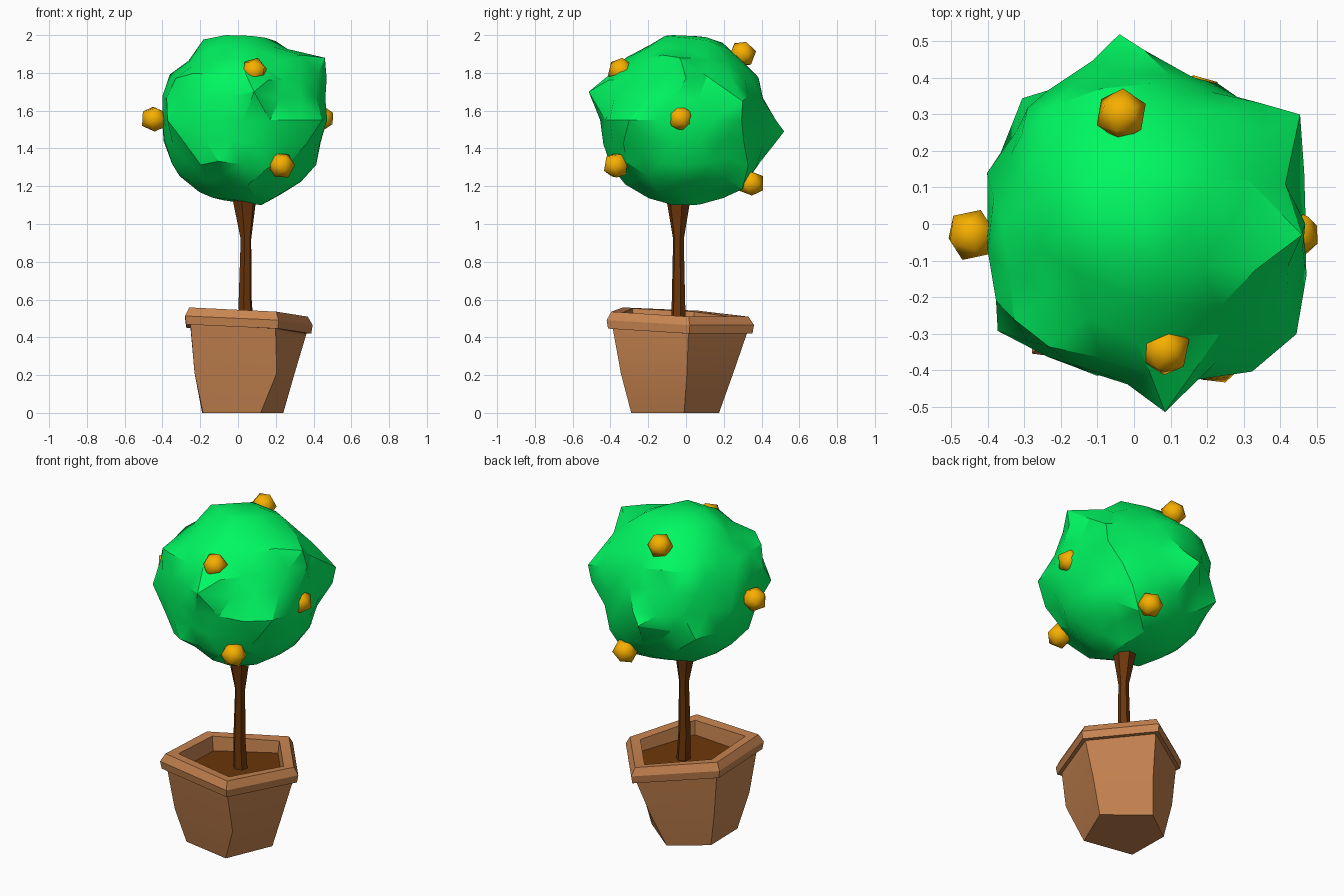
import bpy, bmesh, math, random
from mathutils import Vector, Euler

if "Cube" in bpy.data.objects:
    bpy.data.objects.remove(bpy.data.objects["Cube"])

random.seed(4)


def material(name, color):
    m = bpy.data.materials.new(name)
    m.diffuse_color = (*color, 1)
    m.use_nodes = True
    m.node_tree.nodes["Principled BSDF"].inputs["Base Color"].default_value = m.diffuse_color
    return m


CLAY = material("clay", (0.57, 0.23, 0.08))
BARK = material("bark", (0.15, 0.037, 0.003))
LEAF = material("leaf", (0.0, 0.93, 0.12))
FRUIT = material("fruit", (0.93, 0.43, 0.0))


def finish(bm, name, mat, angle):
    bmesh.ops.recalc_face_normals(bm, faces=bm.faces[:])
    me = bpy.data.meshes.new(name)
    bm.to_mesh(me)
    bm.free()
    ob = bpy.data.objects.new(name, me)
    bpy.context.collection.objects.link(ob)
    me.materials.append(mat)
    bpy.ops.object.select_all(action='DESELECT')
    ob.select_set(True)
    bpy.context.view_layer.objects.active = ob
    bpy.ops.object.shade_smooth_by_angle(angle=math.radians(angle))
    return ob


def loft(name, rings, mat, angle):
    bm = bmesh.new()
    loops = [[bm.verts.new(p) for p in r] for r in rings]
    n = len(loops[0])
    for a, b in zip(loops, loops[1:]):
        for i in range(n):
            j = (i + 1) % n
            bm.faces.new((a[i], a[j], b[j], b[i]))
    bm.faces.new(loops[0])
    bm.faces.new(loops[-1])
    return finish(bm, name, mat, angle)


# Pot: crooked five-sided loft with a tilted rim
FOOT = [(0.12, -0.29), (0.24, -0.01), (0.01, 0.175), (-0.19, 0.03), (-0.185, -0.235)]
BELLY = [(0.205, -0.345), (0.30, 0.005), (0.07, 0.25), (-0.23, 0.055), (-0.23, -0.285)]
RIM = [(0.215, -0.42), (0.395, 0.02), (0.12, 0.36), (-0.28, 0.075), (-0.28, -0.355)]


def ring(points, z, scale=1.0, tilt=1.0):
    cx, cy = 0.035, -0.06
    return [(cx + (x - cx) * scale, cy + (y - cy) * scale,
             z - tilt * (0.05 * x + 0.04 * y)) for x, y in points]


loft("pot", [
    ring(FOOT, 0, tilt=0), ring(BELLY, 0.21, tilt=0.0),
    ring(RIM, 0.44, 0.91), ring(RIM, 0.44, 0.98), ring(RIM, 0.485, 1.0),
    ring(RIM, 0.530, 0.93), ring(RIM, 0.525, 0.76), ring(RIM, 0.42, 0.72),
], CLAY, 15)

# Soil
loft("soil", [ring(RIM, 0.425, 0.73, 0.5), ring(RIM, 0.445, 0.735, 0.5)], BARK, 15)

# Trunk: thin six-sided stem flaring into the crown
TRUNK = [(0.42, 0.045, 0.042), (0.60, 0.038, 0.036), (0.92, 0.042, 0.029),
         (1.10, 0.035, 0.06), (1.30, 0.03, 0.10)]
loft("trunk", [[(cx + r * math.cos(k * math.tau / 6 + 0.3),
                 -0.04 + r * math.sin(k * math.tau / 6 + 0.3), z) for k in range(6)]
               for z, cx, r in TRUNK], BARK, 20)

# Crown: icosphere pulled out towards a few leafy corners
CENTRE = Vector((0.03, 0.0, 1.55))
CORNERS = [(0.085, -0.515, 1.70), (-0.04, 0.52, 1.49), (0.455, 0.30, 1.65),
           (0.46, -0.03, 1.88), (-0.29, -0.30, 1.78), (0.25, 0.34, 1.23),
           (0.43, -0.385, 1.53), (-0.26, 0.36, 1.74), (-0.35, -0.30, 1.58),
           (-0.33, 0.31, 1.42), (-0.14, 0.06, 2.0), (0.12, 0.05, 1.995),
           (0.12, -0.42, 1.29), (-0.15, -0.41, 1.33), (-0.02, 0.22, 1.965),
           (0.46, -0.22, 1.58)]
bm = bmesh.new()
bmesh.ops.create_icosphere(bm, subdivisions=3, radius=1)
pulls = [(Vector(c) - CENTRE) for c in CORNERS]
for v in bm.verts:
    d = v.co.normalized()
    r0 = 1 / math.sqrt((d.x / 0.44) ** 2 + (d.y / 0.43) ** 2 + (d.z / 0.45) ** 2)
    # weighted blend keeps neighbouring corners from stacking up
    w = [math.exp(-(d.angle(p) / 0.23) ** 2) for p in pulls]
    gain = sum(k * (p.length - r0) for k, p in zip(w, pulls)) / max(1, sum(w))
    v.co = CENTRE + d * (r0 + gain + random.uniform(-0.018, 0.018))
# snap the nearest vertex onto each sharp corner for crisp points
for c in CORNERS[:4]:
    min(bm.verts, key=lambda v: (v.co - Vector(c)).length).co = c
for v in bm.verts:
    v.co.z = min(v.co.z, 2.0)
finish(bm, "crown", LEAF, 28)

# Fruits
SPOTS = [(0.085, -0.345, 1.81), (-0.035, 0.30, 1.90), (-0.445, -0.03, 1.555),
         (0.44, -0.03, 1.56), (0.23, -0.37, 1.31), (0.17, 0.345, 1.215)]
for i, spot in enumerate(SPOTS):
    bm = bmesh.new()
    bmesh.ops.create_icosphere(bm, subdivisions=1, radius=0.073)
    turn = Euler([random.uniform(0, 6.28) for _ in range(3)]).to_matrix()
    for v in bm.verts:
        v.co = turn @ v.co + Vector(spot)
    finish(bm, f"fruit_{i + 1}", FRUIT, 45)
